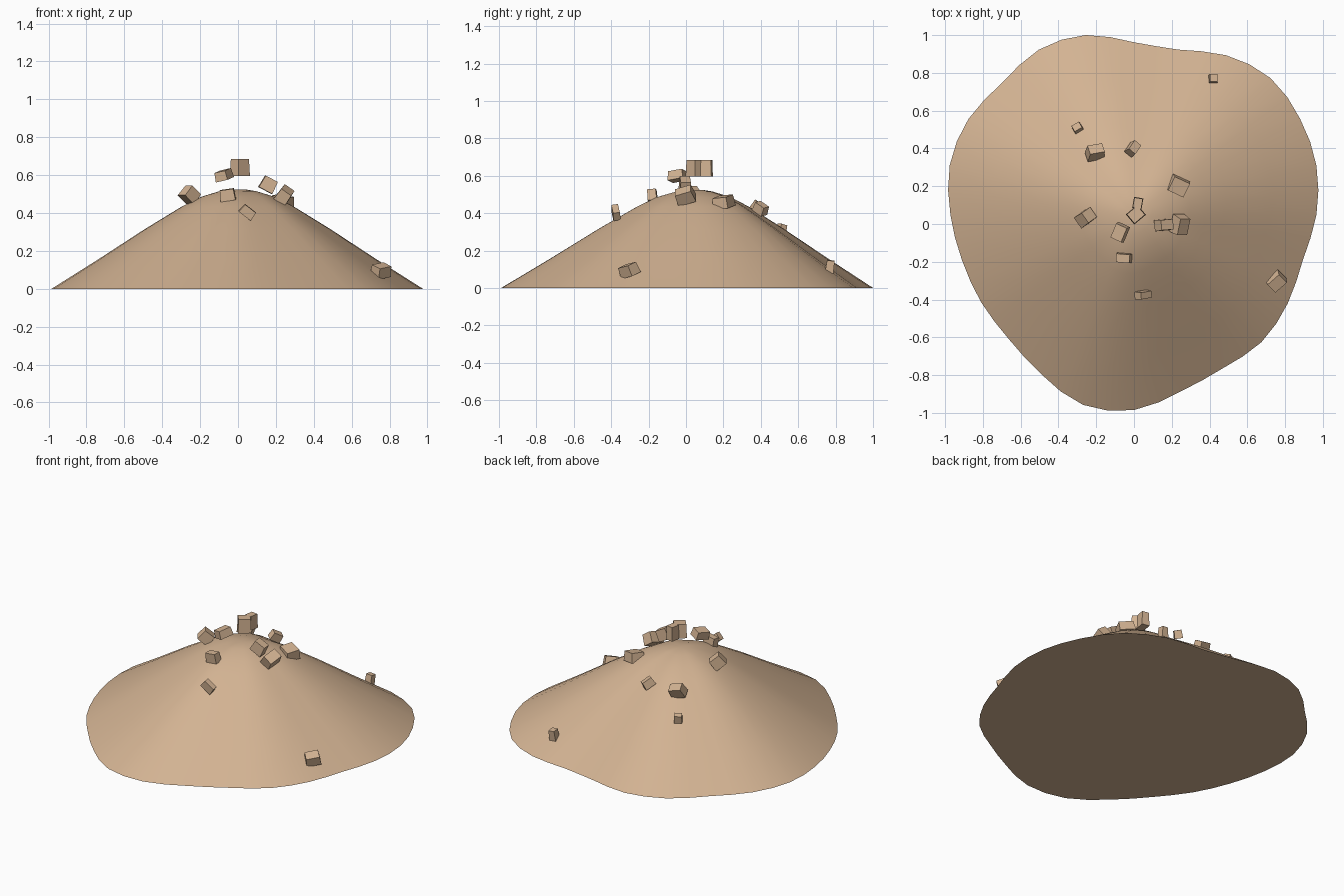
import bpy
import bmesh
from math import cos, sin, pi, radians
from mathutils import Matrix, Vector, Euler

default_cube = bpy.data.objects.get("Cube")
if default_cube:
    bpy.data.objects.remove(default_cube, do_unlink=True)


def make_material(name, colour):
    material = bpy.data.materials.new(name)
    material.use_nodes = True
    material.diffuse_color = colour
    material.node_tree.nodes["Principled BSDF"].inputs["Base Color"].default_value = colour
    return material


def make_object(name, bm, material):
    bmesh.ops.recalc_face_normals(bm, faces=bm.faces)
    mesh = bpy.data.meshes.new(name)
    bm.to_mesh(mesh)
    bm.free()
    mesh.materials.append(material)
    obj = bpy.data.objects.new(name, mesh)
    bpy.context.collection.objects.link(obj)
    return obj


def smooth_loop(values, position):
    """Catmull-Rom interpolation around a closed ring of values."""
    i = int(position)
    f = position - i
    a, b, c, d = (values[(i + k) % len(values)] for k in (-1, 0, 1, 2))
    return b + f * ((c - a) + f * ((2*a - 5*b + 4*c - d) + f * (3*(b - c) + d - a))) / 2


sand = make_material("sand", (0.65, 0.45, 0.29, 1))

# Mound outline: radius around the peak, every 15 degrees from +x
OUTLINE = [.966, 1, 1.015, 1.022, .974, .904, .912, .984, 1.008, .987, 1.012, 1.01,
           .972, .942, .933, .935, .978, 1.043, 1.035, .968, .94, .955, .94, .926]
# Mound slope: fraction of the radius, height
SLOPE = [(1, 0), (.75, .155), (.5, .315), (.4, .375), (.3, .435),
         (.2, .485), (.1, .515), (.05, .523)]
PEAK = Vector((0, .05, .525))
SEGMENTS = 48


def build_mound():
    bm = bmesh.new()
    radii = [smooth_loop(OUTLINE, s * len(OUTLINE) / SEGMENTS) for s in range(SEGMENTS)]
    rings = []
    for fraction, height in SLOPE:
        ring = []
        for s, radius in enumerate(radii):
            angle = 2 * pi * s / SEGMENTS
            reach = radius * fraction
            ring.append(bm.verts.new((PEAK.x + reach * cos(angle),
                                      PEAK.y + reach * sin(angle), height)))
        rings.append(ring)
    tip = bm.verts.new(PEAK)
    for s in range(SEGMENTS):
        n = (s + 1) % SEGMENTS
        for low, high in zip(rings, rings[1:]):
            bm.faces.new((low[s], low[n], high[n], high[s]))
        bm.faces.new((rings[-1][s], rings[-1][n], tip))
    bm.faces.new(reversed(rings[0]))
    return make_object("mound", bm, sand)


def build_clod(name, place, size, turn, taper=.9):
    """A slightly tapered block of packed sand."""
    bm = bmesh.new()
    bmesh.ops.create_cube(bm, size=1)
    for vert in bm.verts:
        if vert.co.z > 0:
            vert.co.x *= taper
            vert.co.y *= taper
    rotation = Euler([radians(a) for a in turn]).to_matrix().to_4x4()
    scale = Matrix.Diagonal((*size, 1))
    bm.transform(Matrix.Translation(place) @ rotation @ scale)
    return make_object(name, bm, sand)


mound = build_mound()
bpy.ops.object.select_all(action="DESELECT")
mound.select_set(True)
bpy.context.view_layer.objects.active = mound
bpy.ops.object.shade_smooth_by_angle(angle=radians(25))

# Clods around the peak
build_clod("summit_clod", (.01, .05, .64), (.08, .07, .09), (0, 0, 40))
build_clod("summit_clod_back", (.02, .11, .64), (.05, .06, .09), (0, 0, -10))
build_clod("peak_clod_front", (-.075, -.045, .6), (.07, .09, .05), (10, -12, -25))
build_clod("peak_clod_left", (.16, -.005, .55), (.08, .06, .07), (0, 28, 5))
build_clod("shoulder_clod_left", (.245, -.005, .495), (.07, .1, .07), (20, 35, 0))
build_clod("shoulder_clod_right", (-.255, .035, .495), (.08, .07, .07), (0, 40, 35))
build_clod("shoulder_clod_front", (-.055, -.18, .495), (.08, .05, .06), (5, -8, -5))
build_clod("shoulder_clod_back", (.235, .2, .46), (.1, .09, .06), (5, 10, -25))

# Clods lying on the slopes
build_clod("front_slope_clod", (.05, -.375, .405), (.08, .04, .05), (10, 38, 10))
build_clod("left_slope_clod", (.755, -.305, .095), (.07, .09, .06), (10, 20, -45))
build_clod("back_slope_clod", (-.005, .4, .425), (.05, .07, .05), (-30, 10, -40))
build_clod("back_right_clod", (-.205, .38, .42), (.09, .06, .07), (-30, 15, 10))
build_clod("lower_right_clod", (-.3, .51, .315), (.05, .04, .05), (-15, 0, 30))
build_clod("lower_back_clod", (.42, .77, .115), (.045, .045, .065), (-8, 5, 0))
